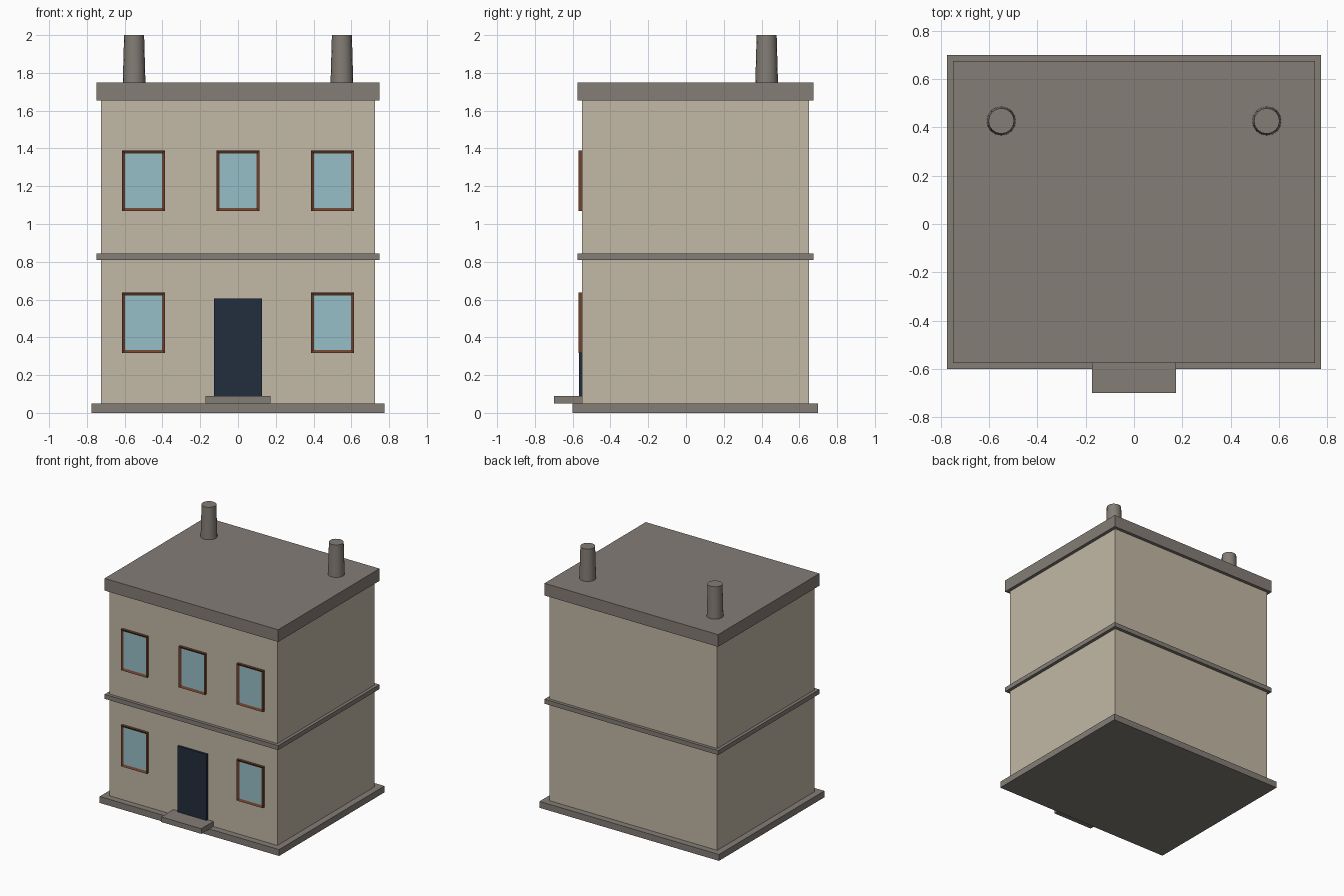
import bpy, bmesh, math

if "Cube" in bpy.data.objects:
    bpy.data.objects.remove(bpy.data.objects["Cube"], do_unlink=True)


def material(name, r, g, b):
    m = bpy.data.materials.new(name)
    m.use_nodes = True
    m.diffuse_color = (r, g, b, 1)
    m.node_tree.nodes["Principled BSDF"].inputs["Base Color"].default_value = (r, g, b, 1)
    return m


WALL = material("cream_wall", 0.54, 0.48, 0.375)
STONE = material("grey_stone", 0.23, 0.205, 0.18)
GLASS = material("pale_blue_glass", 0.31, 0.52, 0.57)
WOOD = material("brown_wood", 0.16, 0.055, 0.027)
DOOR = material("navy_door", 0.016, 0.027, 0.047)


def finish(name, bm, mats):
    mesh = bpy.data.meshes.new(name)
    bm.to_mesh(mesh)
    bm.free()
    for m in mats:
        mesh.materials.append(m)
    obj = bpy.data.objects.new(name, mesh)
    bpy.context.collection.objects.link(obj)
    return obj


def box_mesh(x, y, z):
    """Box from (min, max) ranges on each axis."""
    bm = bmesh.new()
    bmesh.ops.create_cube(bm, size=1)
    for v in bm.verts:
        v.co = [(a + b) / 2 + c * (b - a) for c, (a, b) in zip(v.co, (x, y, z))]
    return bm


def box(name, half_width, y, z, mat):
    return finish(name, box_mesh((-half_width, half_width), y, z), [mat])


def window(name, x, z):
    """Framed window: the front face is inset, then pushed back as the pane."""
    bm = box_mesh((x - 0.113, x + 0.113), (-0.57, -0.545), (z, z + 0.32))
    bm.normal_update()
    pane = min(bm.faces, key=lambda f: f.normal.y)
    bmesh.ops.inset_region(bm, faces=[pane], thickness=0.016, use_even_offset=True)
    for v in pane.verts:
        v.co.y += 0.01
    pane.material_index = 1
    finish(name, bm, [WOOD, GLASS])


def chimney(name, x):
    bm = bmesh.new()
    bmesh.ops.create_cone(bm, cap_ends=True, segments=16,
                          radius1=0.06, radius2=0.053, depth=0.25)
    bmesh.ops.translate(bm, verts=bm.verts, vec=(x, 0.427, 1.875))
    obj = finish(name, bm, [STONE])
    bpy.ops.object.select_all(action="DESELECT")
    obj.select_set(True)
    bpy.context.view_layer.objects.active = obj
    bpy.ops.object.shade_smooth_by_angle(angle=math.radians(30))


# Building shell and stone courses
box("base_slab", 0.775, (-0.6, 0.7), (0, 0.05), STONE)
box("walls", 0.725, (-0.55, 0.65), (0.05, 1.66), WALL)
box("middle_band", 0.75, (-0.575, 0.675), (0.81, 0.845), STONE)
box("roof_slab", 0.75, (-0.575, 0.675), (1.655, 1.75), STONE)

# Entrance
box("door_step", 0.173, (-0.7, -0.545), (0.05, 0.09), STONE)
box("front_door", 0.126, (-0.566, -0.545), (0.09, 0.605), DOOR)

# Windows and chimneys
for side, x in (("left", 0.5), ("right", -0.5)):
    window("lower_window_" + side, x, 0.318)
    window("upper_window_" + side, x, 1.068)
    chimney("chimney_" + side, x * 1.1)
window("upper_window_middle", 0, 1.068)
